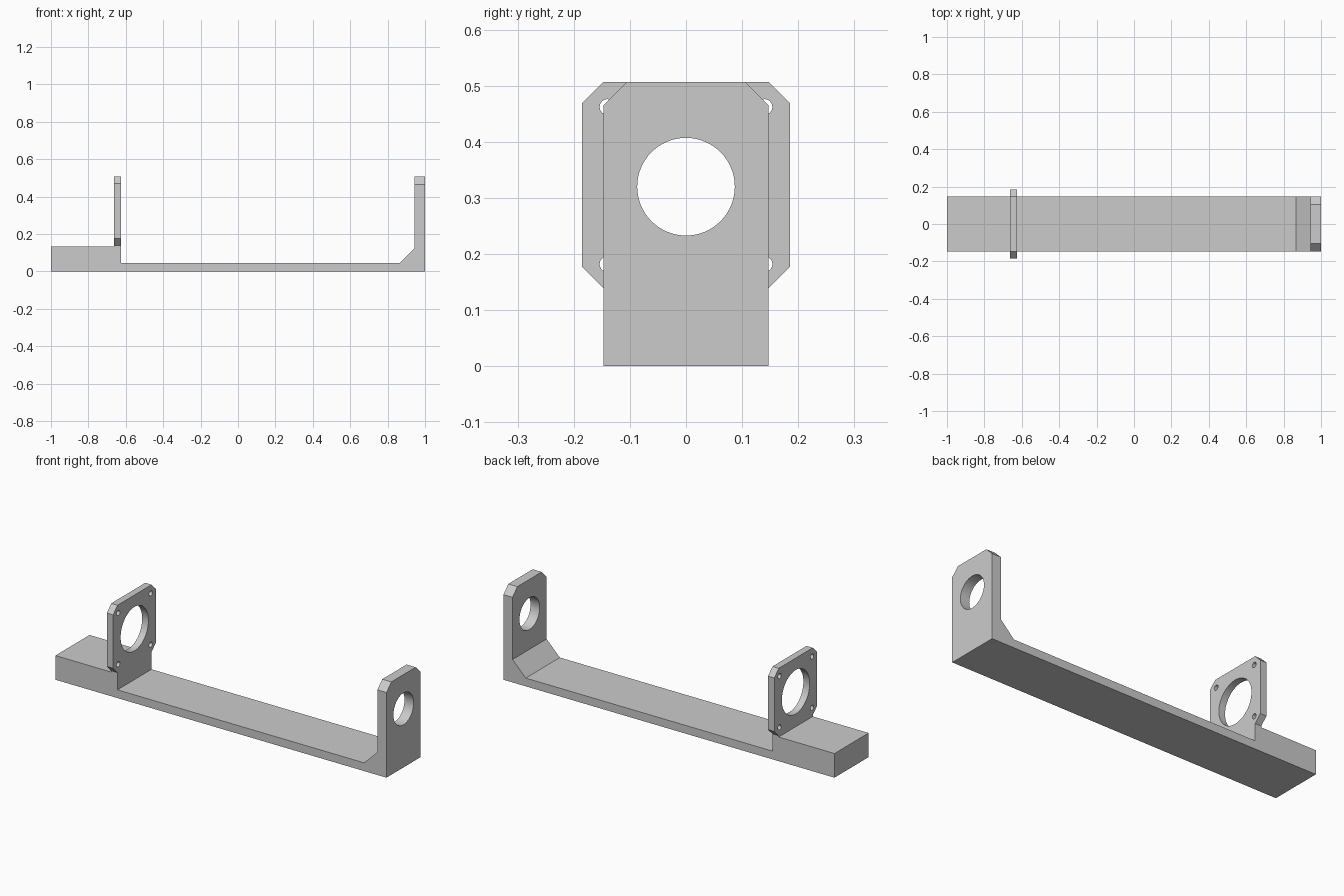
import bpy, bmesh, math

if "Cube" in bpy.data.objects:
    bpy.data.objects.remove(bpy.data.objects["Cube"], do_unlink=True)

GREY = 0.6
metal = bpy.data.materials.new("plain_grey")
metal.use_nodes = True
metal.diffuse_color = (GREY, GREY, GREY, 1)
metal.node_tree.nodes["Principled BSDF"].inputs["Base Color"].default_value = (GREY, GREY, GREY, 1)


def prism(name, points, axis, start, end):
    """Extrude a closed outline along x (outline in y, z) or y (outline in x, z)."""
    bm = bmesh.new()
    place = (lambda a, b: (start, a, b)) if axis == "x" else (lambda a, b: (a, start, b))
    face = bm.faces.new([bm.verts.new(place(a, b)) for a, b in points])
    new = bmesh.ops.extrude_face_region(bm, geom=[face])["geom"]
    shift = (end - start, 0, 0) if axis == "x" else (0, end - start, 0)
    bmesh.ops.translate(bm, vec=shift, verts=[v for v in new if isinstance(v, bmesh.types.BMVert)])
    bmesh.ops.recalc_face_normals(bm, faces=bm.faces)
    mesh = bpy.data.meshes.new(name)
    bm.to_mesh(mesh)
    bm.free()
    obj = bpy.data.objects.new(name, mesh)
    mesh.materials.append(metal)
    bpy.context.collection.objects.link(obj)
    return obj


def circle(y, z, radius, sides):
    turn = [2 * math.pi * i / sides for i in range(sides)]
    return [(y + radius * math.cos(t), z + radius * math.sin(t)) for t in turn]


def combine(target, tool, operation):
    """Apply a boolean and discard the tool."""
    mod = target.modifiers.new("combine", "BOOLEAN")
    mod.operation, mod.solver, mod.object = operation, "EXACT", tool
    bpy.ops.object.select_all(action="DESELECT")
    bpy.context.view_layer.objects.active = target
    target.select_set(True)
    bpy.ops.object.modifier_apply(modifier=mod.name)
    bpy.data.objects.remove(tool, do_unlink=True)


HALF = 0.147           # half width of the base
TOP = 0.507            # height of both uprights
AXIS = 0.322           # height of the shared bore axis
PLATE = (-0.663, -0.625)

# Base: raised block, long floor, gusset and end wall in one side outline
bracket = prism("mounting_bracket", [
    (-1, 0), (1, 0), (1, TOP), (0.945, TOP), (0.945, 0.125),
    (0.865, 0.045), (PLATE[1], 0.045), (PLATE[1], 0.132), (-1, 0.132)],
    "y", -HALF, HALF)

# End wall: clipped top corners and bearing bore
for s in (-1, 1):
    clip = prism("corner_cutter", [(s * 0.085, TOP + 0.02), (s * 0.167, TOP - 0.062),
                                   (s * 0.167, TOP + 0.02)], "x", 0.9, 1.1)
    combine(bracket, clip, "DIFFERENCE")
combine(bracket, prism("bore_cutter", circle(0, 0.32, 0.087, 64), "x", 0.9, 1.1), "DIFFERENCE")

# Motor plate: clipped square with a neck running down into the base
half_outline = [(HALF, 0.05), (HALF, 0.139), (0.185, 0.177), (0.185, 0.469), (HALF, TOP)]
outline = half_outline + [(-y, z) for y, z in reversed(half_outline)]
combine(bracket, prism("motor_plate", outline, "x", *PLATE), "UNION")

# Plate openings: large pilot hole and four screw holes
holes = [circle(0, AXIS, 0.12, 64)]
holes += [circle(sy * 0.14, AXIS + sz * 0.14, 0.014, 24) for sy in (-1, 1) for sz in (-1, 1)]
for ring in holes:
    combine(bracket, prism("hole_cutter", ring, "x", -0.7, -0.6), "DIFFERENCE")

# Tidy seams left on flat faces
bm = bmesh.new()
bm.from_mesh(bracket.data)
bmesh.ops.remove_doubles(bm, verts=bm.verts, dist=0.00005)
bmesh.ops.dissolve_limit(bm, angle_limit=math.radians(0.5), verts=bm.verts, edges=bm.edges)
bm.to_mesh(bracket.data)
bm.free()

bpy.ops.object.select_all(action="DESELECT")
bracket.select_set(True)
bpy.context.view_layer.objects.active = bracket
bpy.ops.object.shade_smooth_by_angle(angle=math.radians(30))
